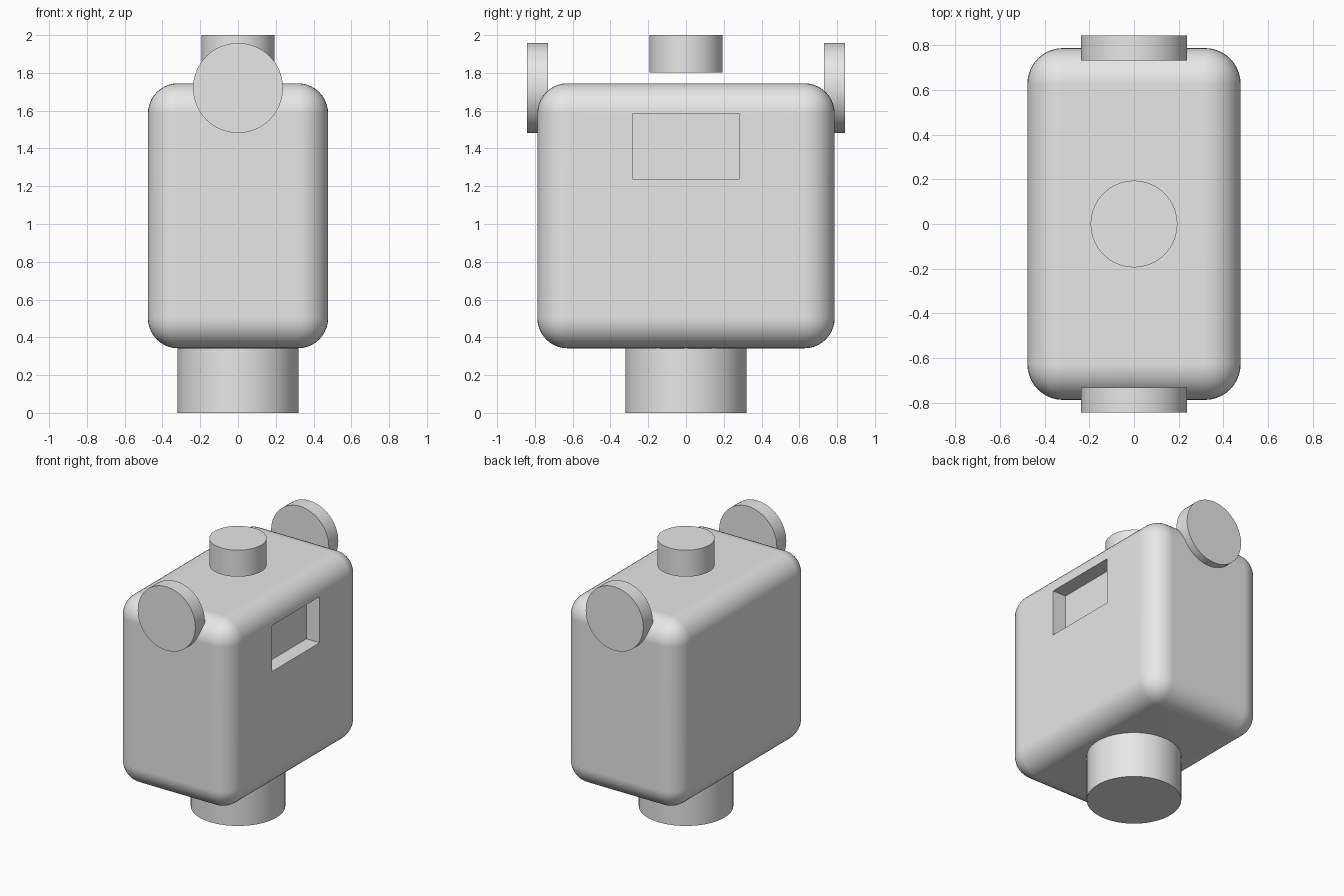
import bpy, bmesh, math
from mathutils import Vector

cube = bpy.data.objects.get("Cube")
if cube:
    bpy.data.objects.remove(cube, do_unlink=True)

GREY = (0.8, 0.8, 0.8, 1.0)
grey = bpy.data.materials.new("plain_grey")
grey.use_nodes = True
grey.diffuse_color = GREY
grey.node_tree.nodes["Principled BSDF"].inputs["Base Color"].default_value = GREY


def finish(obj, name):
    """Name, colour and smooth a part, keeping its hard edges."""
    obj.name = obj.data.name = name
    obj.data.materials.clear()
    obj.data.materials.append(grey)
    bpy.ops.object.select_all(action="DESELECT")
    obj.select_set(True)
    bpy.context.view_layer.objects.active = obj
    bpy.ops.object.shade_smooth_by_angle(angle=math.radians(30))
    return obj


def cylinder(name, radius, depth, location, rotation=(0, 0, 0)):
    bpy.ops.mesh.primitive_cylinder_add(vertices=64, radius=radius, depth=depth,
                                        location=location, rotation=rotation)
    return finish(bpy.context.object, name)


# Rounded body
low, high = Vector((-0.477, -0.787, 0.342)), Vector((0.477, 0.787, 1.745))
bm = bmesh.new()
bmesh.ops.create_cube(bm, size=1)
for v in bm.verts:
    v.co = Vector([b if c > 0 else a for a, b, c in zip(low, high, v.co)])
bmesh.ops.bevel(bm, geom=bm.edges[:], offset=0.16, offset_type="OFFSET",
                segments=10, profile=0.5, affect="EDGES")

# Rectangular pocket in the +x side
bm.normal_update()
side = max((f for f in bm.faces if f.normal.x > 0.99), key=lambda f: f.calc_area())
bmesh.ops.inset_region(bm, faces=[side], thickness=0.1)
middle = side.calc_center_median()
for v in side.verts:
    v.co.y = 0.283 if v.co.y > middle.y else -0.283
    v.co.z = 1.582 if v.co.z > middle.z else 1.238
floor = bmesh.ops.extrude_discrete_faces(bm, faces=[side])["faces"][0]
for v in floor.verts:
    v.co.x -= 0.11
bm.normal_update()
mesh = bpy.data.meshes.new("body")
bm.to_mesh(mesh)
bm.free()
body = bpy.data.objects.new("body", mesh)
bpy.context.collection.objects.link(body)
finish(body, "body")
flat = body.modifiers.new("flat_sides", "WEIGHTED_NORMAL")
flat.keep_sharp = True

# Round pedestal and floating top button
cylinder("pedestal", 0.32, 0.36, (0, 0, 0.18))
cylinder("top_button", 0.194, 0.198, (0, 0, 1.901))

# Upright discs at the front and back
for name, sign in (("front_disc", -1), ("back_disc", 1)):
    cylinder(name, 0.238, 0.112, (0, sign * 0.787, 1.72), (math.pi / 2, 0, 0))
